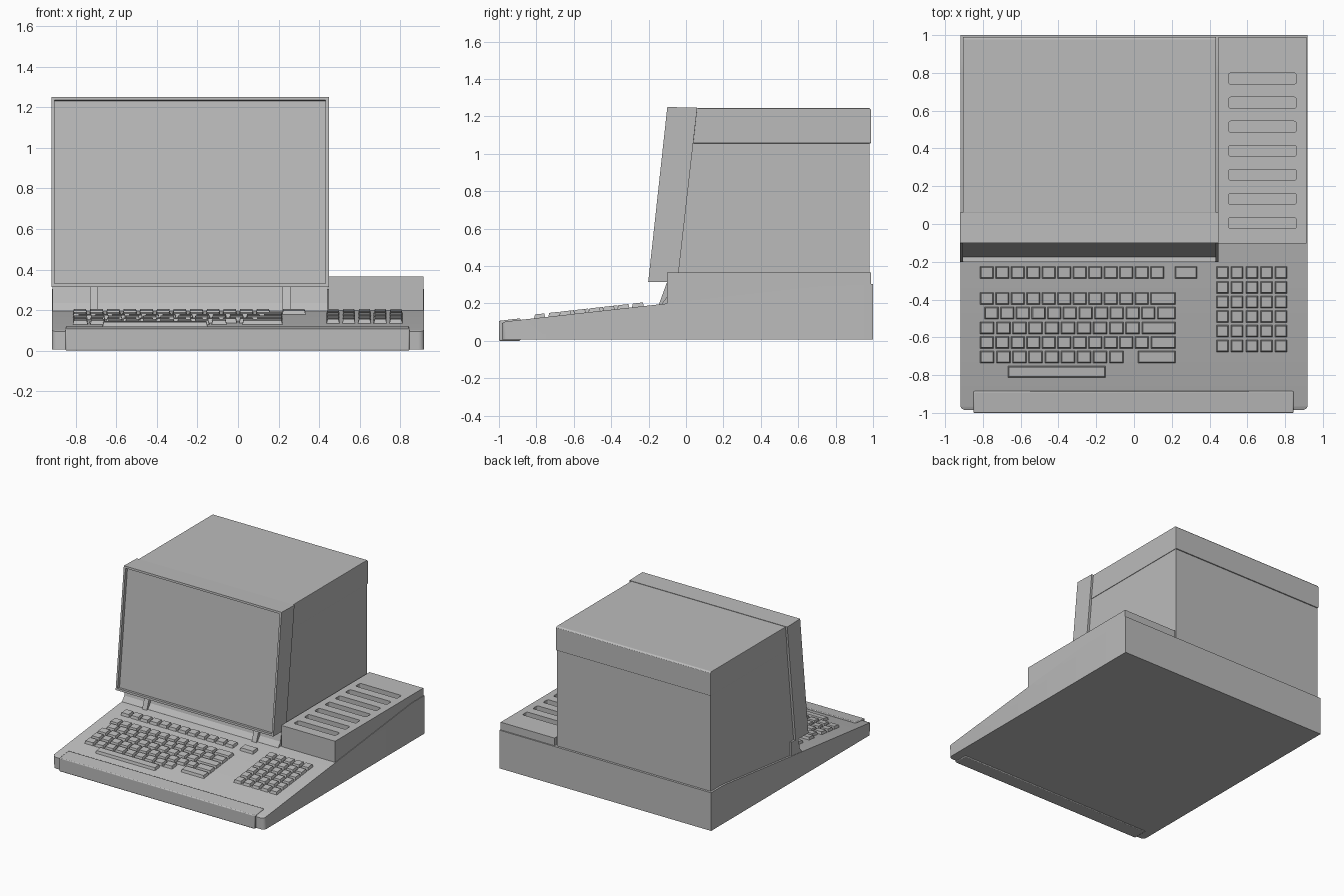
import bpy, bmesh
from mathutils import Matrix, Vector

cube = bpy.data.objects.get("Cube")
if cube:
    bpy.data.objects.remove(cube, do_unlink=True)

# One plain grey plastic for the whole machine
GREY = (0.5, 0.5, 0.5, 1.0)
plastic = bpy.data.materials.new("grey_plastic")
plastic.use_nodes = True
plastic.diffuse_color = GREY
plastic.node_tree.nodes["Principled BSDF"].inputs["Base Color"].default_value = GREY


def deck(y):
    """Height of the sloping keyboard deck."""
    return 0.112 + 0.1116 * (y + 0.885)


def finish(name, bm, bevel=0.0, smooth=False):
    bmesh.ops.recalc_face_normals(bm, faces=bm.faces)
    mesh = bpy.data.meshes.new(name)
    bm.to_mesh(mesh)
    bm.free()
    mesh.materials.append(plastic)
    obj = bpy.data.objects.new(name, mesh)
    bpy.context.collection.objects.link(obj)
    if bevel:
        mod = obj.modifiers.new("soft_edges", "BEVEL")
        mod.width = bevel
        mod.segments = 2
    if smooth:
        bpy.ops.object.select_all(action="DESELECT")
        obj.select_set(True)
        bpy.context.view_layer.objects.active = obj
        bpy.ops.object.shade_smooth_by_angle()
    return obj


def prism(profile, x0, x1):
    """Side profile in (y, z) extruded across the width."""
    bm = bmesh.new()
    face = bm.faces.new([bm.verts.new((x0, y, z)) for y, z in profile])
    out = bmesh.ops.extrude_face_region(bm, geom=[face])
    moved = [v for v in out["geom"] if isinstance(v, bmesh.types.BMVert)]
    bmesh.ops.translate(bm, verts=moved, vec=(x1 - x0, 0, 0))
    bmesh.ops.recalc_face_normals(bm, faces=bm.faces)
    return bm


def add_box(bm, x0, x1, y0, y1, z0, z1):
    size = Matrix.Diagonal((x1 - x0, y1 - y0, z1 - z0, 1))
    centre = Vector((x0 + x1, y0 + y1, z0 + z1)) / 2
    return bmesh.ops.create_cube(bm, size=1, matrix=Matrix.Translation(centre) @ size)["verts"]


# Wedge shaped base with rounded front corners
bm = prism([(-0.985, 0.006), (-0.985, 0.094), (-0.965, deck(-0.965)),
            (0.81, 0.301), (0.85, 0.305), (1, 0.305), (1, 0.006)], -0.918, 0.918)
corners = [e for e in bm.edges
           if all(v.co.y < -0.96 for v in e.verts)
           and abs(e.verts[0].co.x - e.verts[1].co.x) < 0.001
           and abs(e.verts[0].co.z - e.verts[1].co.z) > 0.05]
bmesh.ops.bevel(bm, geom=corners, offset=0.03, segments=4, profile=0.5, affect="EDGES")
finish("base", bm, smooth=True)

# Front palm bar
bm = prism([(-1, 0), (-1, 0.107), (-0.885, 0.12), (-0.885, 0)], -0.85, 0.845)
finish("palm_bar", bm, 0.006, True)

# Raised vent housing with a column of rounded slots
bm = prism([(-0.102, 0.18), (-0.102, 0.365), (0.99, 0.365), (0.99, 0.29), (0.8, 0.28)],
           0.447, 0.914)
housing = finish("vent_housing", bm)
bm = bmesh.new()
for i in range(7):
    y = 0.005 + i * 0.1275
    add_box(bm, 0.5, 0.86, y - 0.029, y + 0.029, 0.325, 0.4)
upright = [e for e in bm.edges if abs(e.verts[0].co.z - e.verts[1].co.z) > 0.05]
bmesh.ops.bevel(bm, geom=upright, offset=0.012, segments=3, profile=0.5, affect="EDGES")
cutter = finish("slot_cutter", bm)
cutter.hide_render = True
cut = housing.modifiers.new("slots", "BOOLEAN")
cut.operation = "DIFFERENCE"
cut.solver = "EXACT"
cut.object = cutter
bpy.ops.object.select_all(action="DESELECT")
housing.select_set(True)
bpy.context.view_layer.objects.active = housing
bpy.ops.object.modifier_apply(modifier=cut.name)
bpy.data.objects.remove(cutter, do_unlink=True)

# Display cabinet and its slightly wider top cap
LEAN = 0.1 / 0.89


def cabinet_front(z):
    return -0.04 + LEAN * (z - 0.36)


bm = prism([(cabinet_front(0.2), 0.2), (cabinet_front(1.06), 1.06),
            (0.982, 1.06), (0.982, 0.2)], -0.902, 0.43)
finish("display_cabinet", bm)
bm = prism([(cabinet_front(1.056), 1.056), (cabinet_front(1.244), 1.244),
            (0.98, 1.244), (0.99, 1.235), (0.99, 1.056)], -0.906, 0.434)
finish("cabinet_cap", bm, 0.003)

# Leaning bezel with the screen sunk into its front
bm = prism([(-0.202, 0.315), (-0.1, 1.25), (0.06, 1.246), (-0.045, 0.315)], -0.92, 0.448)
front = min(bm.faces, key=lambda f: f.normal.y)
inward = -front.normal.copy()
bmesh.ops.inset_region(bm, faces=[front], thickness=0.022)
rim = bmesh.ops.extrude_face_region(bm, geom=[front])
sunk = [v for v in rim["geom"] if isinstance(v, bmesh.types.BMVert)]
bmesh.ops.translate(bm, verts=sunk, vec=inward * 0.025)
if front.is_valid:
    bmesh.ops.delete(bm, geom=[front], context="FACES_ONLY")
finish("screen_bezel", bm)

# Neck under the bezel, with two ribs
bm = prism([(-0.13, 0.18), (-0.13, deck(-0.13)), (-0.102, 0.235), (-0.085, 0.318),
            (0, 0.318), (0, 0.18)], -0.915, 0.44)
finish("neck", bm)
for side, x in (("right", -0.71), ("left", 0.24)):
    bm = prism([(-0.145, 0.18), (-0.145, deck(-0.145)), (-0.1, 0.318), (-0.05, 0.318),
                (-0.05, 0.18)], x - 0.02, x + 0.02)
    finish("neck_rib_" + side, bm)


def add_key(bm, x0, x1, y0, y1):
    """Tapered key cap that follows the slope of the deck."""
    gap, taper = 0.003, 0.008
    verts = add_box(bm, x0 + gap, x1 - gap, y0 + gap, y1 - gap, -0.01, 0.02)
    cx, cy = (x0 + x1) / 2, (y0 + y1) / 2
    for v in verts:
        if v.co.z > 0:
            v.co.x -= taper if v.co.x > cx else -taper
            v.co.y -= taper if v.co.y > cy else -taper
        v.co.z += deck(v.co.y)


# Main keyboard: back edge, first x, number of keys, pitch, closing wide key
KEY = 0.075
rows = [(-0.22, -0.82, 12, 0.082, (0.212, 0.339)),
        (-0.357, -0.82, 11, 0.082, (0.082, 0.225)),
        (-0.434, -0.796, 11, 0.083, (0.118, 0.225)),
        (-0.512, -0.82, 10, 0.0855, (0.036, 0.225)),
        (-0.589, -0.82, 11, 0.082, (0.084, 0.225)),
        (-0.667, -0.82, 9, 0.0855, (0.016, 0.225))]
bm = bmesh.new()
for y, x, count, pitch, (w0, w1) in rows:
    for i in range(count):
        add_key(bm, x + i * pitch, x + (i + 1) * pitch, y - KEY, y)
    add_key(bm, w0, w1, y - KEY, y)
add_key(bm, -0.673, -0.145, -0.818, -0.747)
finish("keyboard_keys", bm)

# Keypad
bm = bmesh.new()
for col in range(5):
    for row in range(6):
        x, y = 0.431 + col * 0.0775, -0.22 - row * 0.0775
        add_key(bm, x, x + KEY, y - KEY, y)
finish("keypad_keys", bm)
